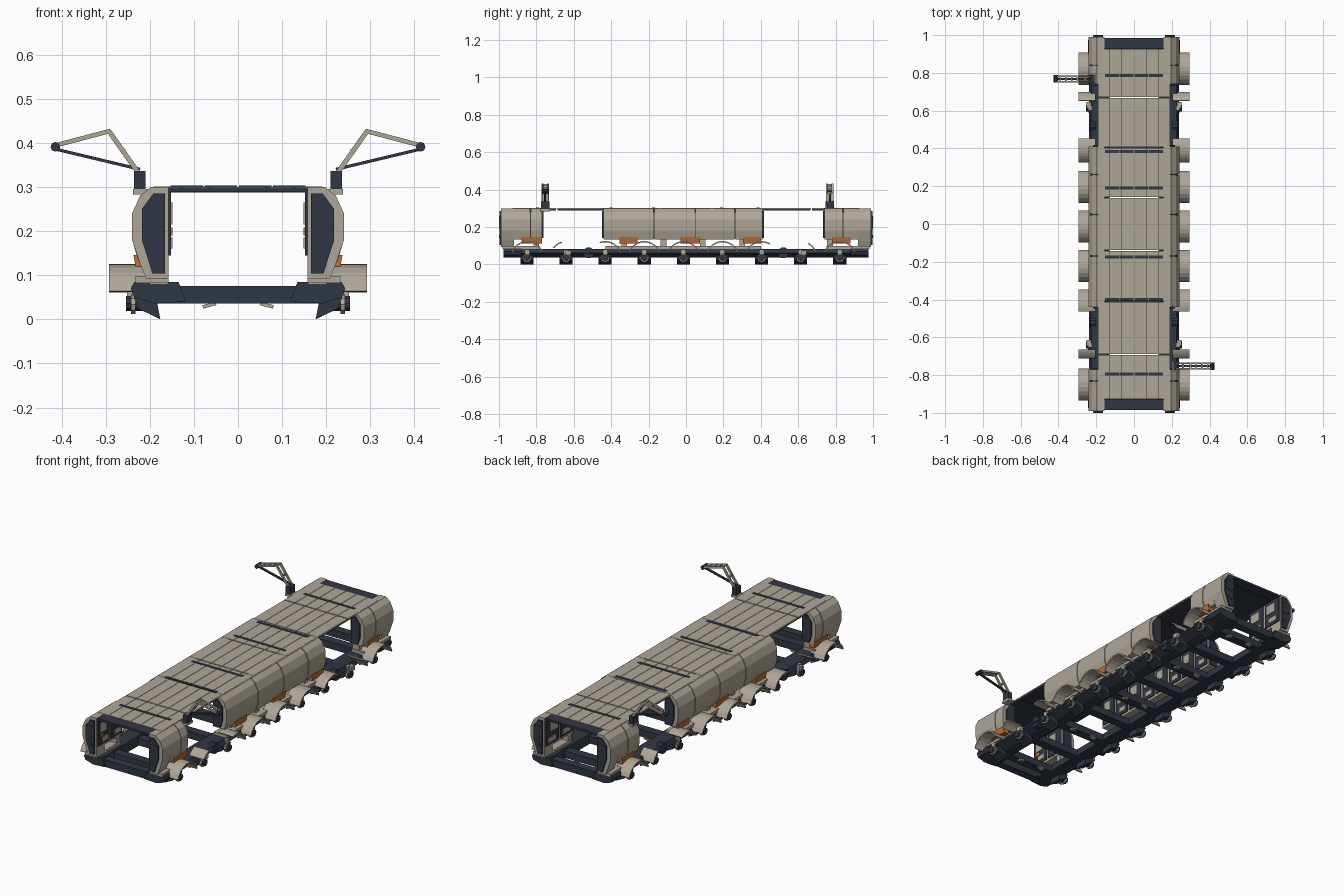
import bpy, bmesh, math
from mathutils import Vector

if "Cube" in bpy.data.objects:
    bpy.data.objects.remove(bpy.data.objects["Cube"])


def material(name, rgb):
    m = bpy.data.materials.new(name)
    m.diffuse_color = (*rgb, 1)
    m.use_nodes = True
    m.node_tree.nodes["Principled BSDF"].inputs["Base Color"].default_value = m.diffuse_color
    return m


TAN = material("warm_grey", (0.43, 0.385, 0.31))
NAVY = material("dark_navy", (0.03, 0.038, 0.058))
ORANGE = material("burnt_orange", (0.52, 0.16, 0.035))


def finish(name, bm, mat):
    bmesh.ops.recalc_face_normals(bm, faces=bm.faces)
    me = bpy.data.meshes.new(name)
    bm.to_mesh(me)
    bm.free()
    me.materials.append(mat)
    ob = bpy.data.objects.new(name, me)
    bpy.context.collection.objects.link(ob)
    return ob


def prism(name, pts, a, b, mat, axis="y"):
    """Extrude a closed profile: (x, z) along y, or (y, z) along x."""
    bm = bmesh.new()
    rings = []
    for t in (a, b):
        rings.append([bm.verts.new((p, t, q) if axis == "y" else (t, p, q)) for p, q in pts])
    n = len(pts)
    for i in range(n):
        j = (i + 1) % n
        bm.faces.new((rings[0][i], rings[0][j], rings[1][j], rings[1][i]))
    bm.faces.new(rings[0])
    bm.faces.new(rings[1])
    return finish(name, bm, mat)


def box(name, x0, x1, y0, y1, z0, z1, mat):
    return prism(name, [(x0, z0), (x1, z0), (x1, z1), (x0, z1)], y0, y1, mat)


def bar(name, p, q, w, h, mat):
    """Rectangular bar between two points, w along y."""
    p, q = Vector(p), Vector(q)
    d = (q - p).normalized()
    u = Vector((0, 1, 0)) if abs(d.y) < 0.9 else Vector((1, 0, 0))
    v = d.cross(u).normalized()
    bm = bmesh.new()
    r = [[bm.verts.new(c + u * i * w / 2 + v * j * h / 2)
          for i, j in ((-1, -1), (1, -1), (1, 1), (-1, 1))] for c in (p, q)]
    for i in range(4):
        j = (i + 1) % 4
        bm.faces.new((r[0][i], r[0][j], r[1][j], r[1][i]))
    bm.faces.new(r[0])
    bm.faces.new(r[1])
    return finish(name, bm, mat)


def flip(pts, s):
    return [(s * x, z) for x, z in pts]


def circle(cy, cz, r, n):
    return [(cy + r * math.cos(2 * math.pi * i / n), cz + r * math.sin(2 * math.pi * i / n))
            for i in range(n)]


def arch(cy, y0, y1, r=0.09, t=0.007, cz=0.035, n=9):
    """Fender section concentric with a hub, limited to y0..y1."""
    a0, a1 = (math.acos(max(-0.95, min(0.95, (y - cy) / r))) for y in (y1, y0))
    ang = [a0 + (a1 - a0) * i / n for i in range(n + 1)]
    return ([(cy + r * math.cos(a), cz + r * math.sin(a)) for a in ang] +
            [(cy + (r - t) * math.cos(a), cz + (r - t) * math.sin(a)) for a in reversed(ang)])


HUBS = [-0.85 + 0.209 * i for i in range(9)]
POD = [(0.157, 0.3), (0.197, 0.3), (0.222, 0.28), (0.24, 0.24), (0.24, 0.18), (0.222, 0.125),
       (0.208, 0.092), (0.157, 0.092)]
HIGH = POD[:5] + [(0.226, 0.132), (0.157, 0.132)]
CORE = [(0.16, 0.293), (0.195, 0.293), (0.217, 0.277), (0.234, 0.238), (0.234, 0.182),
        (0.22, 0.137), (0.16, 0.137)]
END = [(0.166, 0.285), (0.192, 0.285), (0.218, 0.25), (0.218, 0.18), (0.194, 0.104), (0.166, 0.104)]
INNER_END = END[:4] + [(0.206, 0.14), (0.166, 0.14)]
BEAM = [(0.13, 0.036), (0.14, 0.082), (0.225, 0.082), (0.237, 0.06), (0.19, 0.036)]
CAP = [(0.118, 0.04), (0.135, 0.085), (0.235, 0.085), (0.243, 0.07), (0.235, 0.05), (0.19, 0.036)]
KNEE = [(0.176, 0.0), (0.226, 0.024), (0.236, 0.05), (0.2, 0.06), (0.185, 0.045)]

# pod shell segments: y0, y1, profile
SEGS = [(-0.99, -0.92, POD), (-0.92, -0.833, HIGH), (-0.828, -0.77, HIGH),
        (-0.44, -0.173, HIGH), (-0.168, 0.047, HIGH), (0.052, 0.26, HIGH), (0.265, 0.41, HIGH),
        (0.74, 0.838, HIGH), (0.843, 0.92, HIGH), (0.92, 0.99, POD)]
BLOCKS = [(-0.99, -0.77), (-0.44, 0.41), (0.74, 0.99)]

for s, side in ((1, "right"), (-1, "left")):
    def X(a, b):
        return sorted((s * a, s * b))

    # side pods
    for y0, y1, prof in SEGS:
        prism(f"pod_shell_{side}", flip(prof, s), y0, y1, TAN)
    for y0, y1 in BLOCKS:
        prism(f"pod_core_{side}", flip(CORE, s), y0 + 0.01, y1 - 0.01, NAVY)
        for y, d in ((y0, -1), (y1, 1)):
            outer = abs(y) > 0.95
            prism(f"pod_end_panel_{side}", flip(END if outer else INNER_END, s), y, y + d * 0.008, NAVY)
            if outer:
                for z in (0.15, 0.2, 0.25):
                    box(f"end_latch_{side}", *X(0.18, 0.195), *sorted((y + d * 0.008, y + d * 0.01)),
                        z - 0.008, z + 0.008, NAVY)
        # inner wall: dark bays with equipment panels
        n = max(2, round((y1 - y0) / 0.11))
        step = (y1 - y0) / n
        for i in range(n):
            a, b = y0 + i * step + 0.008, y0 + (i + 1) * step - 0.008
            box(f"inner_bay_{side}", *X(0.152, 0.158), a, b, 0.145, 0.288, NAVY)
            box(f"inner_console_{side}", *X(0.149, 0.153), a + 0.015, b - 0.03, 0.215, 0.265, TAN)
            box(f"inner_rack_{side}", *X(0.149, 0.153), a + 0.03, b - 0.015, 0.16, 0.185, TAN)
            if i % 2 == 0:
                box(f"inner_box_{side}", *X(0.148, 0.153), a + 0.015, a + 0.045, 0.19, 0.208, ORANGE)
        # feet joining pods to the frame
        for y in ([y0 + 0.03, y1 - 0.03] if y1 - y0 < 0.5 else [-0.33, -0.12, 0.09, 0.3]):
            box(f"pod_foot_{side}", *X(0.16, 0.2), y - 0.015, y + 0.015, 0.08, 0.135, TAN)
        box(f"pod_sill_{side}", *X(0.157, 0.232), y0 + 0.01, y1 - 0.01, 0.082, 0.098, TAN)

    # orange lower covers
    for y0, y1 in ((-0.88, -0.77), (-0.355, -0.26), (-0.03, 0.075), (0.305, 0.4), (0.78, 0.88)):
        prism(f"orange_cover_{side}", flip([(0.2, 0.112), (0.231, 0.112), (0.237, 0.146), (0.2, 0.146)], s),
              y0, y1, ORANGE)

    # fenders over the hubs
    for i, h in enumerate(HUBS):
        y0, y1 = h - 0.085, h + 0.085
        if i == 1:
            y0, y1 = -0.712, -0.665
        elif i == 7:
            y0, y1 = 0.655, 0.698
        elif i == 2:
            y0, y1 = -0.462, -0.34
        elif i == 6:
            y0, y1 = 0.325, 0.452
        prism(f"fender_{side}", arch(h, y0, y1), *X(0.205, 0.293), TAN, "x")
        # hub, axle collar and drop knee
        prism(f"hub_knee_{side}", flip(KNEE, s), h - 0.035, h + 0.035, NAVY)
        prism(f"hub_{side}", circle(h, 0.036, 0.018, 10), *X(0.21, 0.254), NAVY, "x")
        prism(f"hub_collar_{side}", circle(h, 0.034, 0.023, 10), *X(0.232, 0.243), TAN, "x")
        box(f"hub_bracket_{side}", *X(0.225, 0.24), h - 0.012, h + 0.012, 0.045, 0.08, TAN)

    # long frame beam with heavier caps
    prism(f"frame_beam_{side}", flip(BEAM, s), -0.97, 0.97, NAVY)
    for d in (-1, 1):
        prism(f"frame_cap_{side}", flip(CAP, s), *sorted((d * 0.88, d * 0.975)), NAVY)
        prism(f"frame_roller_{side}", circle(d * 0.52, 0.062, 0.03, 10), *X(0.2, 0.232), NAVY, "x")
        box(f"gap_lug_{side}", *X(0.225, 0.252), d * 0.63 - 0.015, d * 0.63 + 0.015, 0.05, 0.075, TAN)
    for y in HUBS[::2]:
        bar(f"under_strut_{side}", (s * 0.05, y + 0.02, 0.036), (s * 0.08, y + 0.02, 0.028), 0.02, 0.008, TAN)

# ladder crossbeams
for y in HUBS:
    box("crossbeam", -0.14, 0.14, y - 0.024, y + 0.024, 0.036, 0.074, NAVY)
for d in (-1, 1):
    box("end_crossbeam", -0.14, 0.14, *sorted((d * 0.92, d * 0.965)), 0.036, 0.075, NAVY)

# roof: dark liner, planked top and dark slot strips
CUTS = [-0.93, -0.69, -0.41, -0.14, 0.14, 0.405, 0.67, 0.93]
for y0, y1 in zip(CUTS, CUTS[1:]):
    box("roof_liner", -0.188, 0.188, y0 + 0.004, y1 - 0.004, 0.287, 0.296, NAVY)
    w = 0.384 / 6
    for i in range(6):
        x = -0.192 + i * w
        box("roof_plank", x + 0.001, x + w - 0.001, y0 + 0.003, y1 - 0.003, 0.295, 0.301, TAN)
for y in (-0.795, -0.4, -0.175, 0.19, 0.385, 0.785):
    for i in range(4):
        x = -0.155 + i * 0.0775
        box("roof_slot", x + 0.002, x + 0.0755, y - 0.008, y + 0.008, 0.298, 0.303, NAVY)
for d in (-1, 1):
    box("roof_end_strip", -0.157, 0.157, *sorted((d * 0.928, d * 0.985)), 0.288, 0.299, NAVY)
    for sx in (-1, 1):
        box("end_bumper", *sorted((sx * 0.165, sx * 0.215)), *sorted((d * 0.99, d * 1.0)), 0.2, 0.25, NAVY)

# folding roof arms, one at each end on opposite sides
for s, yc in ((1, -0.752), (-1, 0.768)):
    box("arm_foot", *sorted((s * 0.2, s * 0.238)), yc - 0.025, yc + 0.025, 0.283, 0.295, TAN)
    box("arm_base", *sorted((s * 0.21, s * 0.236)), yc - 0.022, yc + 0.022, 0.293, 0.336, NAVY)
    knee, tip = (0.293, 0.427), (0.415, 0.394)
    for dy in (-0.015, 0.015):
        y = yc + dy
        bar("arm_lower", (s * 0.228, y, 0.335), (s * knee[0], y, knee[1]), 0.009, 0.011, TAN)
        bar("arm_upper", (s * 0.289, y, knee[1]), (s * tip[0], y, tip[1]), 0.009, 0.01, TAN)
    bar("arm_stay", (s * 0.222, yc, 0.34), (s * tip[0], yc, 0.386), 0.012, 0.007, NAVY)
    for t in (0.05, 0.3, 0.55, 0.8):
        x, z = knee[0] + t * (tip[0] - knee[0]), knee[1] + t * (tip[1] - knee[1])
        box("arm_rung", s * x - 0.005, s * x + 0.005, yc - 0.017, yc + 0.017, z - 0.004, z + 0.004, TAN)
    box("arm_rung", s * 0.26 - 0.005, s * 0.26 + 0.005, yc - 0.017, yc + 0.017, 0.376, 0.386, TAN)
    prism("arm_tip", circle(s * 0.414, 0.391, 0.011, 8), yc - 0.02, yc + 0.02, NAVY)
